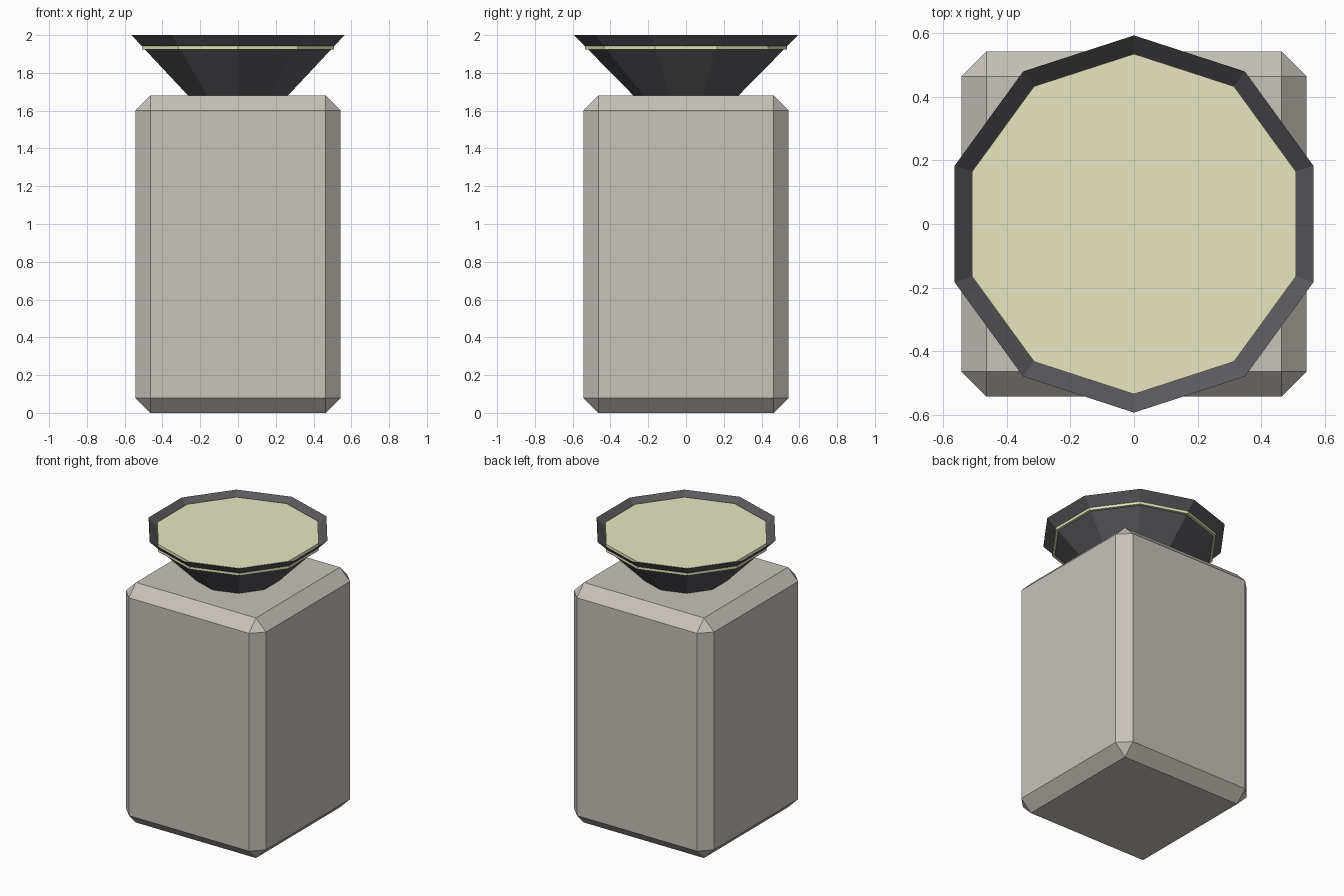
import bpy

if "Cube" in bpy.data.objects:
    bpy.data.objects.remove(bpy.data.objects["Cube"])


def material(name, rgb):
    """Flat material from 0-255 display values, converted to linear."""
    linear = [((c / 255 + 0.055) / 1.055) ** 2.4 for c in rgb]
    mat = bpy.data.materials.new(name)
    mat.use_nodes = True
    mat.diffuse_color = (*linear, 1)
    bsdf = mat.node_tree.nodes["Principled BSDF"]
    bsdf.inputs["Base Color"].default_value = (*linear, 1)
    return mat


def finish(name, mat):
    obj = bpy.context.object
    obj.name = obj.data.name = name
    obj.data.materials.append(mat)
    return obj


stone = material("warm grey", (199, 194, 187))
charcoal = material("charcoal", (92, 92, 96))
cream = material("pale cream", (231, 231, 193))

WIDTH, HEIGHT, TOP = 1.085, 1.68, 2.0
SIDES = 10

# Chamfered block body
bpy.ops.mesh.primitive_cube_add(size=1, location=(0, 0, HEIGHT / 2))
body = finish("body", stone)
body.scale = (WIDTH, WIDTH, HEIGHT)
bpy.ops.object.transform_apply(location=False, rotation=False, scale=True)
bevel = body.modifiers.new("chamfer", "BEVEL")
bevel.width = 0.078
bevel.segments = 1

# Open flared bowl, with a corner pointing to the front and back
bpy.ops.mesh.primitive_cone_add(
    vertices=SIDES, radius1=0.278, radius2=0.593, depth=TOP - HEIGHT,
    end_fill_type="NOTHING", location=(0, 0, (TOP + HEIGHT) / 2))
finish("bowl", charcoal)

# Thick disc whose lower edge shows through the bowl
bpy.ops.mesh.primitive_cylinder_add(
    vertices=SIDES, radius=0.535, depth=0.052, location=(0, 0, 1.949))
finish("disc", cream)
